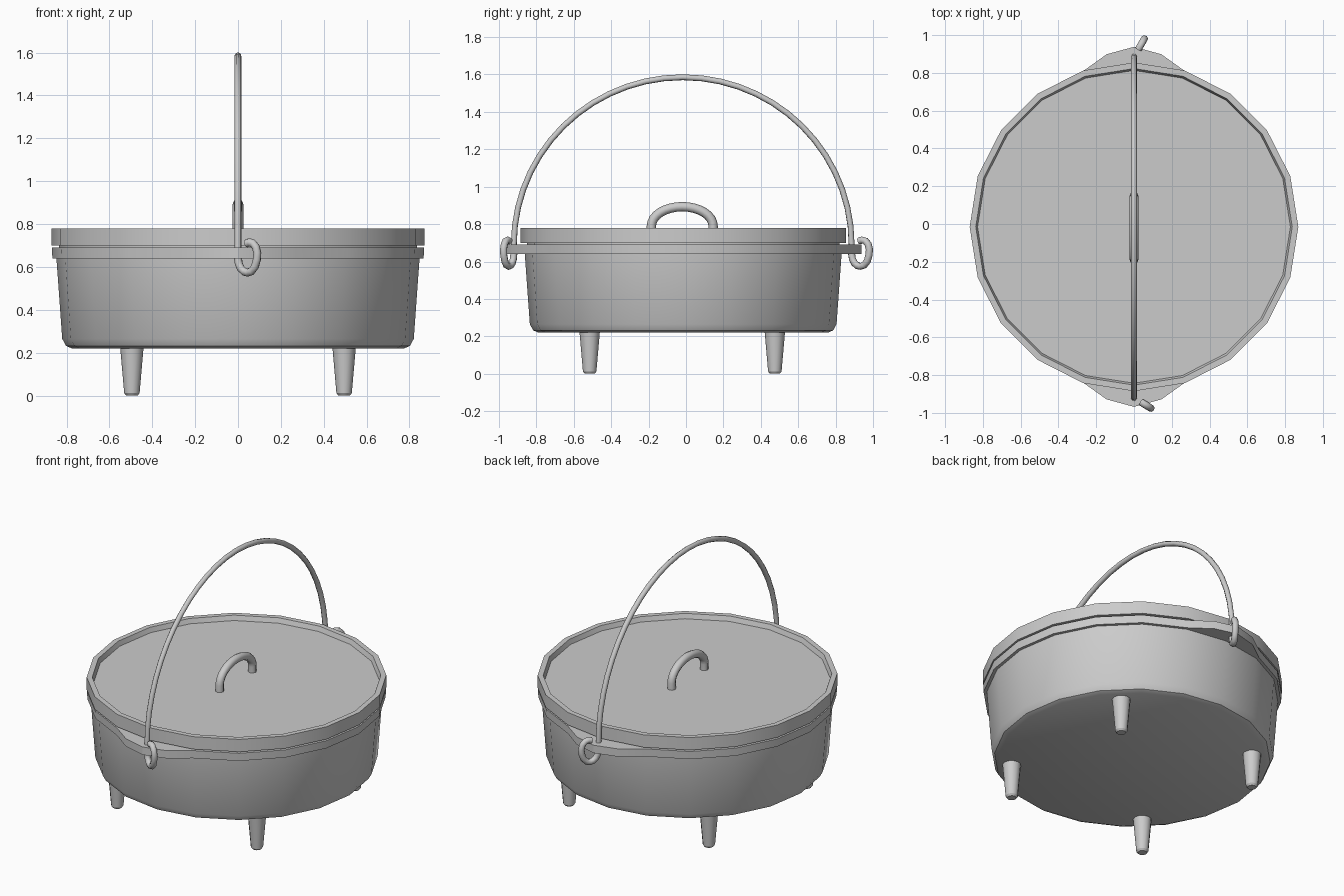
import bpy, bmesh
from math import sin, cos, pi, radians, degrees

if "Cube" in bpy.data.objects:
    bpy.data.objects.remove(bpy.data.objects["Cube"])

CY = -0.015  # pot axis in y


def finish(obj, angle=30):
    bpy.ops.object.select_all(action='DESELECT')
    obj.select_set(True)
    bpy.context.view_layer.objects.active = obj
    bpy.ops.object.shade_smooth_by_angle(angle=radians(angle))
    return obj


def lathe(name, profile, angles, center=(0, CY), tweak=None):
    """Spin (radius, z) points round the vertical axis; ends are closed flat."""
    bm = bmesh.new()
    rings = []
    for r, z in profile:
        ring = []
        for a in angles:
            rr = tweak(r, z, a) if tweak else r
            ring.append(bm.verts.new((center[0] + rr * cos(radians(a)),
                                      center[1] + rr * sin(radians(a)), z)))
        rings.append(ring)
    n = len(angles)
    for lo, hi in zip(rings, rings[1:]):
        for i in range(n):
            j = (i + 1) % n
            bm.faces.new((lo[i], lo[j], hi[j], hi[i]))
    bm.faces.new(rings[0][::-1])
    bm.faces.new(rings[-1])
    bmesh.ops.recalc_face_normals(bm, faces=bm.faces)
    me = bpy.data.meshes.new(name)
    bm.to_mesh(me)
    bm.free()
    obj = bpy.data.objects.new(name, me)
    bpy.context.collection.objects.link(obj)
    return finish(obj)


def tube(name, points, radius, radii=None):
    """Round bar along a path of points, turned into a mesh."""
    cu = bpy.data.curves.new(name, 'CURVE')
    cu.dimensions = '3D'
    cu.bevel_depth = radius
    cu.bevel_resolution = 2
    cu.use_fill_caps = True
    sp = cu.splines.new('POLY')
    sp.points.add(len(points) - 1)
    for i, p in enumerate(points):
        sp.points[i].co = (*p, 1)
        sp.points[i].radius = radii[i] if radii else 1
    obj = bpy.data.objects.new(name, cu)
    bpy.context.collection.objects.link(obj)
    bpy.ops.object.select_all(action='DESELECT')
    obj.select_set(True)
    bpy.context.view_layer.objects.active = obj
    bpy.ops.object.convert(target='MESH')
    return finish(bpy.context.view_layer.objects.active, 50)


# Pot: 20-sided hollow body whose rim flange swells into two pierced ears
steps = [18 * i for i in range(20)]
EXTRA = [81, 99, 261, 279]


def ear(r, z, a):
    if r > 0.86:
        if a in (90, 270):
            return 0.953
        if a in EXTRA:
            return 0.925
    return r * cos(radians(9)) if a in EXTRA else r


lathe("pot_body", [(0.775, 0.22), (0.802, 0.232), (0.82, 0.265), (0.847, 0.64),
                   (0.866, 0.64), (0.868, 0.69), (0.80, 0.69), (0.775, 0.29),
                   (0.75, 0.265)], sorted(steps + EXTRA), tweak=ear)

# Lid: plug underneath, raised lip, sunken top
lathe("lid", [(0.80, 0.68), (0.835, 0.685), (0.835, 0.70), (0.87, 0.70),
              (0.87, 0.78), (0.838, 0.78), (0.828, 0.75)], steps)

# Lid handle: flattened arch with straight feet
arch = [(0, CY - 0.005 - 0.165 * cos(pi * i / 16), 0.79 + 0.103 * sin(pi * i / 16))
        for i in range(17)]
tube("lid_handle", [(0, arch[0][1], 0.74)] + arch + [(0, arch[-1][1], 0.74)], 0.025)

# Four tapered legs
for fx, sx in (("left", -1), ("right", 1)):
    for fy, sy in (("front", -1), ("back", 1)):
        lathe(f"{fy}_{fx}_leg", [(0.027, 0), (0.036, 0.012), (0.055, 0.23)],
              [30 * i for i in range(12)], (sx * 0.495, -0.02 + sy * 0.495))

# Bail: half-circle bar, each end curled into a hook through an ear
HOOK = [(0, 0.64), (0.04, 0.615), (0.15, 0.592), (0.32, 0.578), (0.5, 0.574),
        (0.7, 0.58), (0.88, 0.602), (0.98, 0.635), (1.0, 0.665), (0.93, 0.692),
        (0.78, 0.71), (0.6, 0.715), (0.42, 0.71)]


def hook(y, dx, dy):
    return [(dx * u, y + dy * u, z) for u, z in HOOK]


BY, BR = -0.0175, 0.903
bow = [(0, BY - BR * cos(pi * i / 28), 0.69 + 0.895 * sin(pi * i / 28))
       for i in range(29)]
front = hook(BY - BR, 0.09, -0.055)[::-1]
back = hook(BY + BR, 0.055, 0.095)
tube("bail_handle", front + bow + back, 0.016,
     [1.2] * len(front) + [1] * len(bow) + [1.2] * len(back))
